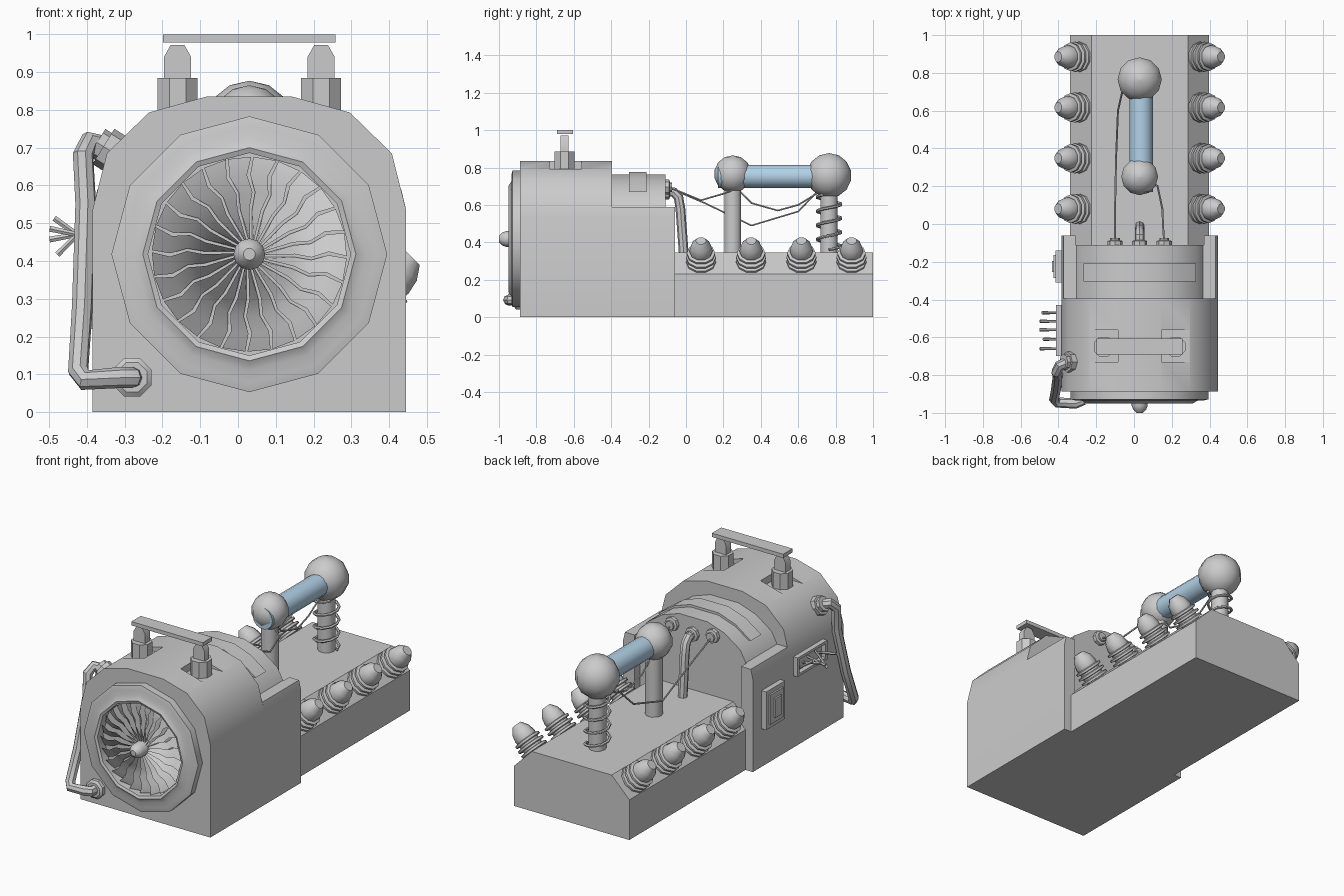
import bpy, bmesh, math
from mathutils import Vector

if "Cube" in bpy.data.objects:
    bpy.data.objects.remove(bpy.data.objects["Cube"])

CX = 0.03  # symmetry axis of the machine


def material(name, col):
    m = bpy.data.materials.new(name)
    m.diffuse_color = (*col, 1)
    m.use_nodes = True
    m.node_tree.nodes["Principled BSDF"].inputs["Base Color"].default_value = m.diffuse_color
    return m


GREY = material("grey metal", (0.6, 0.6, 0.6))
BLUE = material("pale blue glass", (0.46, 0.66, 0.82))


def make(name, verts, faces, mat=GREY):
    me = bpy.data.meshes.new(name)
    me.from_pydata(verts, [], faces)
    bm = bmesh.new()
    bm.from_mesh(me)
    bmesh.ops.recalc_face_normals(bm, faces=bm.faces)
    bm.to_mesh(me)
    bm.free()
    me.materials.append(mat)
    o = bpy.data.objects.new(name, me)
    bpy.context.collection.objects.link(o)
    return o


def prism(name, prof, y0, y1):
    """Extrude an x/z outline along y."""
    n = len(prof)
    v = [(x, y, z) for y in (y0, y1) for x, z in prof]
    f = [tuple(range(n)), tuple(range(n, 2 * n))]
    f += [(i, (i + 1) % n, n + (i + 1) % n, n + i) for i in range(n)]
    return make(name, v, f)


def box(name, x0, x1, y0, y1, z0, z1):
    return prism(name, [(x0, z0), (x1, z0), (x1, z1), (x0, z1)], y0, y1)


def lathe(name, prof, sides, loc, direction=(0, 0, 1), mat=GREY, phase=0):
    """Spin (radius, distance) points about an axis, with capped ends."""
    q = Vector(direction).to_track_quat('Z', 'Y')
    v, f = [], []
    for r, s in prof:
        for i in range(sides):
            a = 2 * math.pi * i / sides + phase
            v.append(Vector(loc) + q @ Vector((r * math.cos(a), r * math.sin(a), s)))
    for k in range(len(prof) - 1):
        for i in range(sides):
            j = (i + 1) % sides
            f.append((k * sides + i, k * sides + j, (k + 1) * sides + j, (k + 1) * sides + i))
    last = (len(prof) - 1) * sides
    f += [tuple(range(sides)), tuple(range(last, last + sides))]
    return make(name, v, f, mat)


def pipe(name, pts, r, res=1):
    """Round pipe along a path, turned into a mesh."""
    cu = bpy.data.curves.new(name, 'CURVE')
    cu.dimensions = '3D'
    cu.bevel_depth, cu.bevel_resolution, cu.use_fill_caps = r, res, True
    sp = cu.splines.new('POLY')
    sp.points.add(len(pts) - 1)
    for p, c in zip(sp.points, pts):
        p.co = (*c, 1)
    o = bpy.data.objects.new(name, cu)
    bpy.context.collection.objects.link(o)
    bpy.ops.object.select_all(action='DESELECT')
    o.select_set(True)
    bpy.context.view_layer.objects.active = o
    bpy.ops.object.convert(target='MESH')
    o = bpy.context.object
    o.data.materials.clear()
    o.data.materials.append(GREY)


def sym(half):
    """Mirror a right-hand outline about the machine axis."""
    return [(CX + x, z) for x, z in half] + [(CX - x, z) for x, z in reversed(half)]


# Housing: arched front, lower rear shelf and side walls
body = prism("housing", sym([(.415, 0), (.415, .535), (.377, .685), (.266, .793), (.114, .835)]), -.888, -.395)
prism("housing_rear", sym([(.415, 0), (.415, .535), (.402, .59)]), -.395, -.11)
for s in (-1, 1):
    prism("rear_side_wall", [(CX + s * x, z) for x, z in
                             ((.415, 0), (.415, .535), (.402, .59), (.34, .59), (.34, 0))], -.11, -.06)
arch = [(.338, .585), (.30, .655), (.20, .725), (.09, .762)]
prism("rear_drum", sym(arch), -.395, -.11)
prism("drum_band", sym([(x * .99, z + .014) for x, z in arch[1:]]), -.305, -.21)

# Carry handle standing in two square pockets
cutters = []
for s in (-1, 1):
    x = CX + s * .19
    cutters.append(box("pocket_cutter", x - .075, x + .075, -.73, -.56, .793, .95))
    lathe("handle_socket", [(.057, .78), (.057, .885), (.03, .885)], 8, (x, -.65, 0), phase=math.pi / 8)
    prism("handle_post", [(x - .036, .88), (x + .036, .88), (x + .036, .94), (x + .018, .972),
                          (x - .018, .972), (x - .036, .94)], -.672, -.628)
box("handle_bar", CX - .228, CX + .228, -.69, -.605, .978, 1.0)
for c in cutters:
    m = body.modifiers.new("pocket", 'BOOLEAN')
    m.operation, m.object, m.solver = 'DIFFERENCE', c, 'EXACT'
    bpy.context.view_layer.objects.active = body
    bpy.ops.object.modifier_apply(modifier=m.name)
    bpy.data.objects.remove(c)

# Turbine intake on the front
FZ = .418
lathe("intake_rim", [(.365, -.01), (.365, .04), (.34, .046), (.308, .046), (.282, .062), (.268, .056), (.268, .004)],
      12, (CX, -.888, FZ), (0, -1, 0))
lathe("intake_hub", [(.042, 0), (.042, .075), (.034, .095), (.016, .112)], 12, (CX, -.888, FZ), (0, -1, 0))
N = 24
rows = [(.038, 0, .06), (.12, .10, .10), (.165, .06, .11), (.21, .14, .11), (.258, .10, .12)]
v, f = [], []
for b in range(N):
    base = len(v)
    for r, off, w in rows:
        for side, y in ((-1, -.93), (1, -.90)):
            a = 2 * math.pi * b / N + off + side * w
            v.append((CX + r * math.cos(a), y, FZ + r * math.sin(a)))
    f += [(base + 2 * k, base + 2 * k + 1, base + 2 * k + 3, base + 2 * k + 2) for k in range(len(rows) - 1)]
make("turbine_blades", v, f)

# Coolant pipe down the left front corner with two flanges
pipe("coolant_pipe", [(-.31, -.73, .68), (-.36, -.735, .705), (-.395, -.75, .715), (-.41, -.785, .68),
                      (-.403, -.80, .55), (-.412, -.87, .28), (-.423, -.925, .11), (-.405, -.945, .085),
                      (-.31, -.95, .092), (-.28, -.94, .092), (-.278, -.88, .092)], .028, 2)
lathe("upper_flange", [(.055, -.02), (.055, .025), (.042, .025), (.042, .045)], 8, (-.335, -.73, .69), (-.8, 0, .5))
lathe("lower_flange", [(.055, -.01), (.055, .02), (.042, .03)], 8, (-.28, -.888, .092), (0, -1, 0), phase=math.pi / 8)

# Left side: framed panel and lever slot
for x, dy, dz in ((-.415, .085, .11), (-.425, .06, .085), (-.435, .03, .055)):
    box("side_panel", x, -.38, -.225 - dy, -.225 + dy, .33 - dz, .33 + dz)
for z0, z1, y0, y1 in ((.415, .43, -.70, -.43), (.51, .525, -.70, -.43),
                       (.415, .525, -.70, -.685), (.415, .525, -.445, -.43)):
    box("lever_frame", -.413, -.38, y0, y1, z0, z1)
for y, a in ((-.47, 35), (-.515, 12), (-.56, -10), (-.61, -45), (-.66, 12)):
    d = Vector((-math.cos(math.radians(a)), 0, math.sin(math.radians(a))))
    lathe("lever", [(.006, -.05), (.009, .075)], 6, (-.425, y, .47), d)

# Rear deck with chamfered long edges
prism("rear_deck", sym([(.368, 0), (.368, .232), (.255, .345)]), -.11, 1.0)

# Ribbed insulators along both chamfers
rib = [(.055, -.02), (.055, .004), (.08, .006), (.08, .018), (.058, .022), (.058, .032), (.08, .036), (.08, .048),
       (.058, .052), (.058, .062), (.076, .066), (.076, .078), (.06, .082), (.062, .095), (.053, .135), (.028, .17)]
for s in (-1, 1):
    for y in (.08, .348, .617, .885):
        lathe("insulator", rib, 10, (CX + s * .312, y, .288), (s, 0, 1))

# Discharge tube between two spheres on posts
for name, y, z, r in (("front", .25, .765, .1), ("rear", .765, .757, .12)):
    n = 7
    prof = [(max(r * math.sin(math.pi * i / n), .001), -r * math.cos(math.pi * i / n)) for i in range(n + 1)]
    lathe(name + "_sphere", prof, 12, (CX, y, z))
    lathe(name + "_post", [(.047, .33), (.047, z - .03)], 10, (CX, y, 0))
lathe("glass_tube", [(.063, .17), (.063, .72)], 14, (CX + .008, 0, .753), (0, 1, 0), BLUE)
pipe("post_coil", [(CX + .066 * math.cos(t * math.pi / 5), .765 + .066 * math.sin(t * math.pi / 5), .36 + .0075 * t)
                   for t in range(40)], .008)

# Rear terminals, conduit and wires
for dx in (-.13, 0, .13):
    z = .67 if dx == 0 else .695
    lathe("terminal", [(.04, -.01), (.04, .02), (.026, .024), (.026, .035)], 8, (CX + dx, -.11, z), (0, 1, 0))
pipe("conduit", [(CX, -.12, .67), (CX, -.065, .668), (CX, -.04, .64), (CX, -.03, .58), (CX, -.012, .34)], .026, 2)
pipe("short_wire", [(.16, -.1, .695), (.155, -.03, .67), (.15, .08, .625), (.125, .2, .66), (.06, .25, .68)], .005)
pipe("long_wire", [(-.10, -.1, .695), (-.10, .1, .61), (-.095, .35, .49), (-.085, .6, .565), (-.06, .71, .68)], .005)
pipe("link_wire", [(.03, .29, .67), (.035, .35, .61), (.035, .49, .57), (.03, .6, .60), (.03, .73, .68)], .005)

# Smooth curved surfaces, keep hard edges
bpy.ops.object.select_all(action='SELECT')
bpy.context.view_layer.objects.active = body
bpy.ops.object.shade_smooth_by_angle(angle=math.radians(37))
